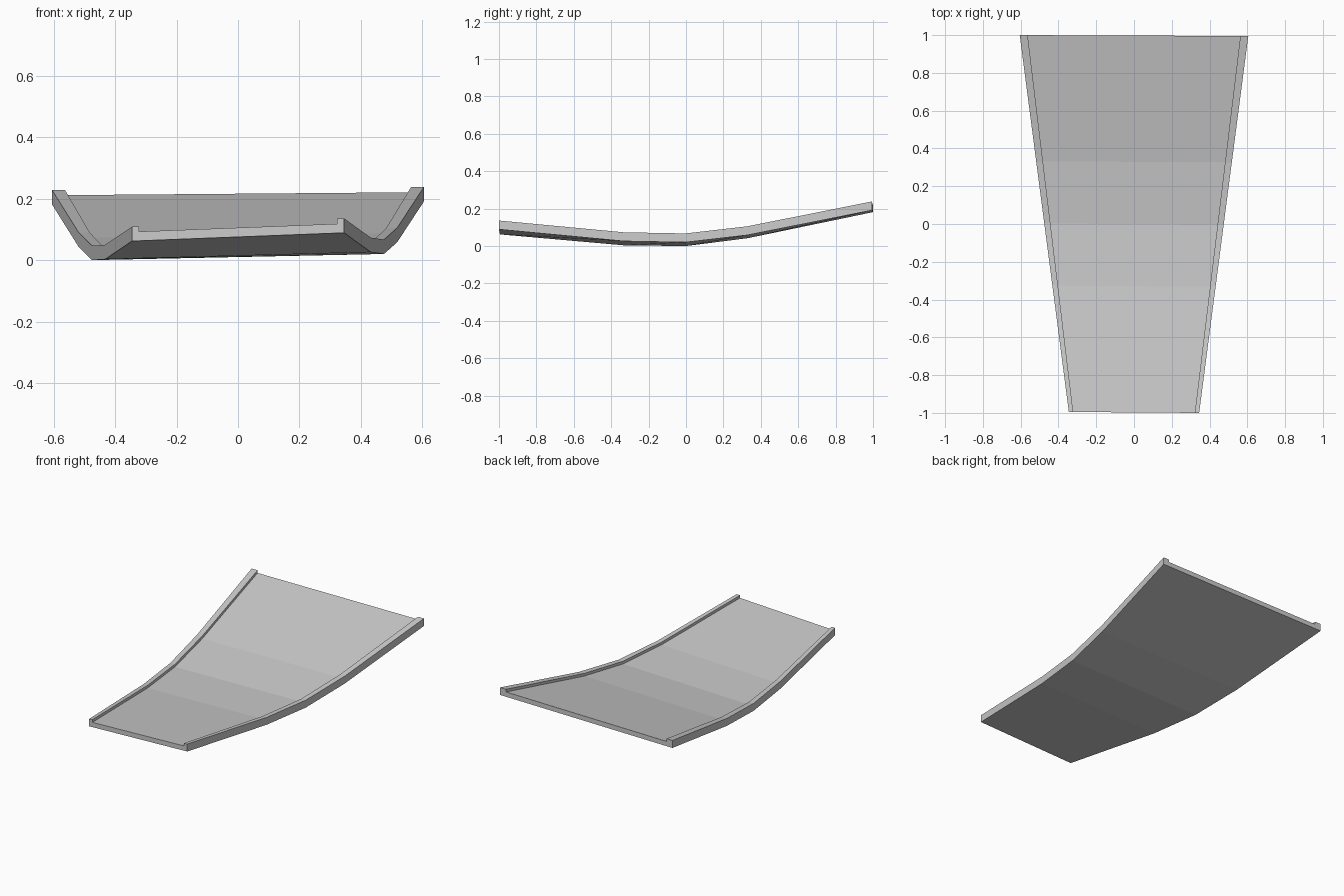
import bpy, bmesh

if "Cube" in bpy.data.objects:
    bpy.data.objects.remove(bpy.data.objects["Cube"])

# Stations along the slide: (y, underside z at the left edge, at the right edge)
STATIONS = [(-1, 0.062, 0.089), (-0.33, 0.003, 0.026), (0, 0.0, 0.020),
            (0.33, 0.042, 0.058), (1, 0.181, 0.191)]
FLOOR, RIM = 0.030, 0.047   # floor thickness and rim height

def section(bm, y, z_left, z_right):
    """Shallow channel cross-section: flat floor with a low rim on both sides."""
    t = (y + 1) / 2
    half = 0.345 + 0.26 * t
    inner = half - (0.023 + 0.019 * t)
    profile = [(-half, 0), (half, 0), (half, RIM), (inner, RIM),
               (inner, FLOOR), (-inner, FLOOR), (-inner, RIM), (-half, RIM)]
    verts = []
    for x, h in profile:
        s = (x / half + 1) / 2
        z = z_left + (z_right - z_left) * s + h
        yy = y * 0.9975 + 0.0025 - 0.005 * s   # slight yaw of the whole part
        verts.append(bm.verts.new((x, yy, z)))
    return verts

# Tapered, curved chute with raised side rims
bm = bmesh.new()
rings = [section(bm, *s) for s in STATIONS]
for a, b in zip(rings, rings[1:]):
    for i in range(len(a)):
        j = (i + 1) % len(a)
        bm.faces.new((a[i], a[j], b[j], b[i]))
# End caps: floor strip and two rims
for ring in (rings[0], rings[-1]):
    bm.faces.new(ring)
bmesh.ops.recalc_face_normals(bm, faces=bm.faces)
mesh = bpy.data.meshes.new("curved_chute")
bm.to_mesh(mesh)
bm.free()
bpy.context.collection.objects.link(bpy.data.objects.new("curved_chute", mesh))
